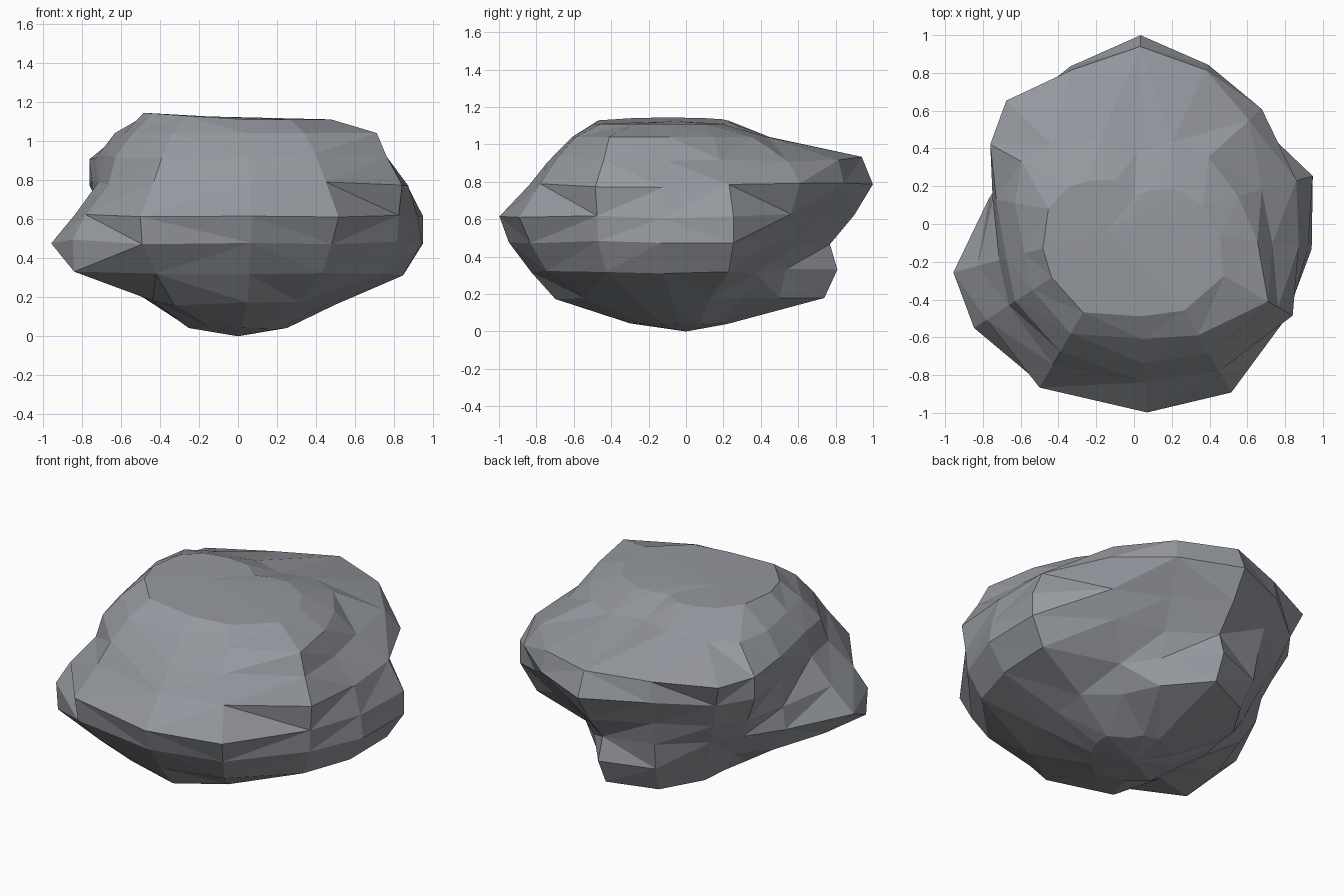
import bpy, bmesh, math, random
from mathutils import Vector

random.seed(4)

# Directions around the boulder in degrees from +x
ANGLES = (15, 42, 65, 88, 112, 136, 151, 170, 195, 213, 240, 274, 300, 330, 352)
# Outlines of the boulder: height, then a radius for each direction
OUTLINES = [
    (0.05, (.26, .20, .22, .22, .22, .22, .22, .25, .28, .30, .30, .30, .26, .24, .25)),
    (0.17, (.52, .44, .55, .74, .67, .55, .48, .46, .46, .52, .65, .70, .62, .54, .50)),
    (0.32, (.88, .56, .59, .81, .75, .64, .62, .68, .82, 1.0, .84, .83, .86, .86, .85)),
    (0.48, (.98, .74, .66, .77, .78, .72, .72, .78, .99, 1.01, .98, .95, .96, .94, .95)),
    (0.62, (.98, .84, .78, .90, .82, .80, .78, .76, .86, .93, 1.0, 1.0, 1.03, .95, .93)),
    (0.78, (.89, .91, .93, 1.0, .90, .87, .87, .76, .74, .79, .86, .84, .90, .97, .88)),
    (0.92, (.70, .82, .90, .94, .88, .94, .87, .74, .70, .75, .78, .74, .79, .88, .74)),
    (1.04, (.57, .53, .48, .38, .48, .60, .68, .64, .60, .64, .67, .61, .68, .82, .66)),
    (1.11, (.38, .28, .20, .15, .25, .33, .40, .46, .50, .52, .54, .49, .53, .55, .46)),
]
N = len(ANGLES)

# Rings of points, uneven in height so that no ring reads as a band
bm = bmesh.new()
rings = []
for z, radii in OUTLINES:
    ring = []
    for deg, r in zip(ANGLES, radii):
        a = math.radians(deg)
        x, y = r * math.cos(a), r * math.sin(a)
        if z > 1.1:
            dz = max(0, -0.07 * x)  # crown rises to the left
        elif z > 1:
            dz = 0
        else:
            dz = random.uniform(-0.015, 0.015)
        ring.append(bm.verts.new((x, y, z + dz)))
    rings.append(ring)
bottom = bm.verts.new((0, 0, 0))
top = bm.verts.new((-0.15, -0.05, 1.125))

# Triangular facets split along the shorter diagonal, closed at both ends
for i in range(N):
    j = (i + 1) % N
    bm.faces.new((bottom, rings[0][j], rings[0][i]))
    bm.faces.new((rings[-1][i], rings[-1][j], top))
    for k in range(len(rings) - 1):
        a, b, c, d = rings[k][i], rings[k][j], rings[k + 1][j], rings[k + 1][i]
        if (a.co - c.co).length < (b.co - d.co).length:
            bm.faces.new((a, b, c))
            bm.faces.new((a, c, d))
        else:
            bm.faces.new((a, b, d))
            bm.faces.new((b, c, d))
bmesh.ops.recalc_face_normals(bm, faces=bm.faces)

mesh = bpy.data.meshes.new("boulder")
bm.to_mesh(mesh)
bm.free()
boulder = bpy.data.objects.new("boulder", mesh)
bpy.context.collection.objects.link(boulder)

stone = bpy.data.materials.new("stone grey")
stone.diffuse_color = (0.30, 0.315, 0.345, 1)
mesh.materials.append(stone)
